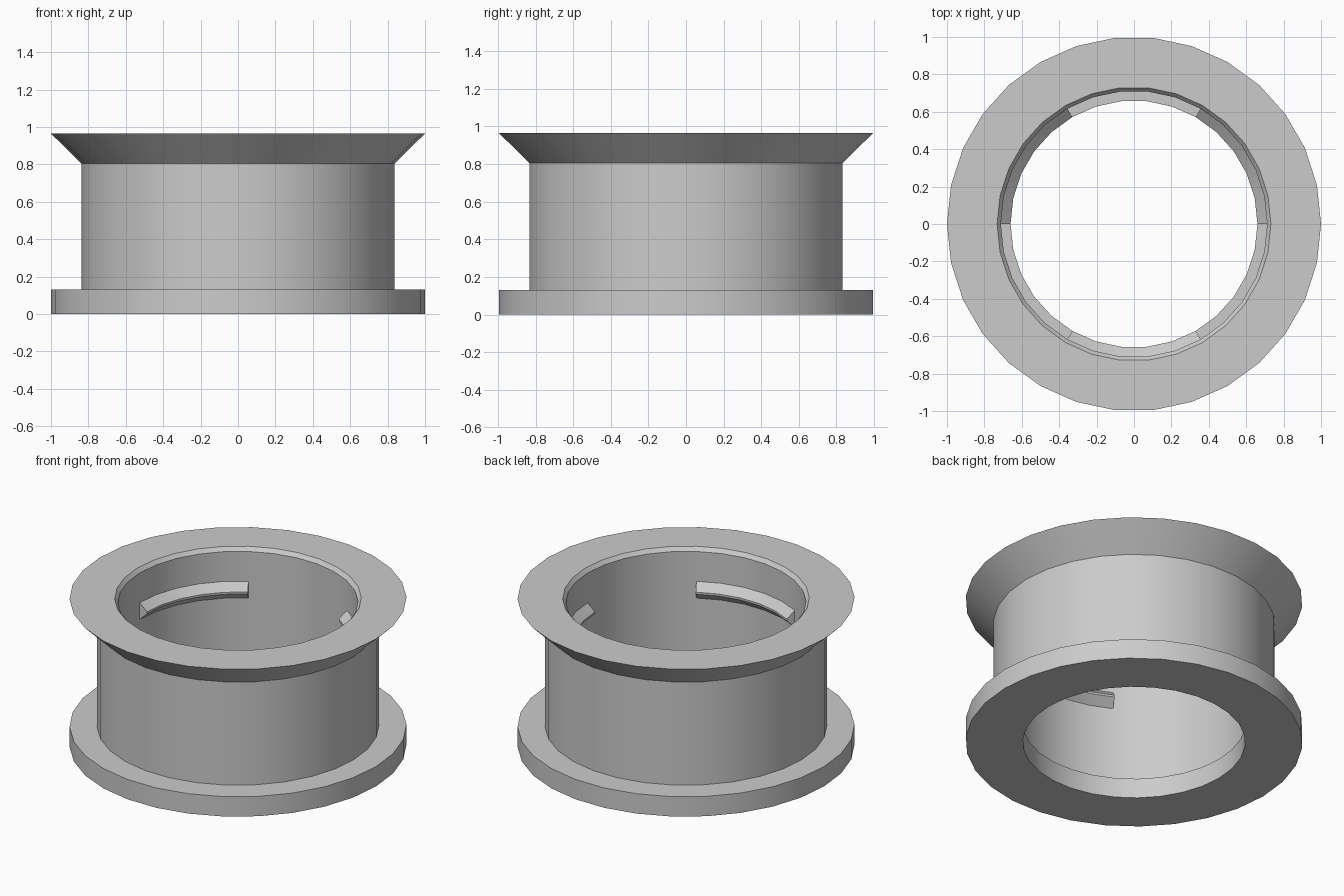
import bpy, bmesh, math

if "Cube" in bpy.data.objects:
    bpy.data.objects.remove(bpy.data.objects["Cube"])

SIDES = 30
STEP = 2 * math.pi / SIDES

grey = bpy.data.materials.new("plain grey")
grey.diffuse_color = (0.6, 0.6, 0.6, 1)
grey.use_nodes = True
grey.node_tree.nodes["Principled BSDF"].inputs["Base Color"].default_value = grey.diffuse_color


def sweep(name, profile, first=0, count=SIDES):
    """Turn a closed (radius, z) profile around z; cap it when not a full turn."""
    bm = bmesh.new()
    full = count == SIDES
    rings = []
    for i in range(count if full else count + 1):
        a = (first + i) * STEP
        rings.append([bm.verts.new((r * math.cos(a), r * math.sin(a), z)) for r, z in profile])
    n = len(profile)
    for i in range(count):
        p, q = rings[i], rings[(i + 1) % len(rings)]
        for j in range(n):
            k = (j + 1) % n
            bm.faces.new((p[j], q[j], q[k], p[k]))
    if not full:
        bm.faces.new(rings[0])
        bm.faces.new(rings[-1][::-1])
    bmesh.ops.recalc_face_normals(bm, faces=bm.faces)
    mesh = bpy.data.meshes.new(name)
    bm.to_mesh(mesh)
    bm.free()
    mesh.materials.append(grey)
    ob = bpy.data.objects.new(name, mesh)
    bpy.context.collection.objects.link(ob)
    bpy.ops.object.select_all(action='DESELECT')
    ob.select_set(True)
    bpy.context.view_layer.objects.active = ob
    bpy.ops.object.shade_smooth_by_angle(angle=math.radians(30))
    return ob


# Ring body: base flange, barrel, flared rim, chamfered bore and bottom ledge
sweep("ring_body", [
    (0.66, 0), (1, 0), (1, 0.13), (0.837, 0.13), (0.837, 0.805), (1, 0.965),
    (0.732, 0.965), (0.712, 0.94), (0.712, 0.13), (0.66, 0.13),
])

# Three locking tabs inside the bore, each 60 degrees long
tab = [(0.73, 0.635), (0.712, 0.635), (0.66, 0.685), (0.66, 0.698), (0.712, 0.745), (0.73, 0.745)]
for n in range(3):
    sweep(f"locking_tab_{n + 1}", tab, first=n * 10, count=5)
